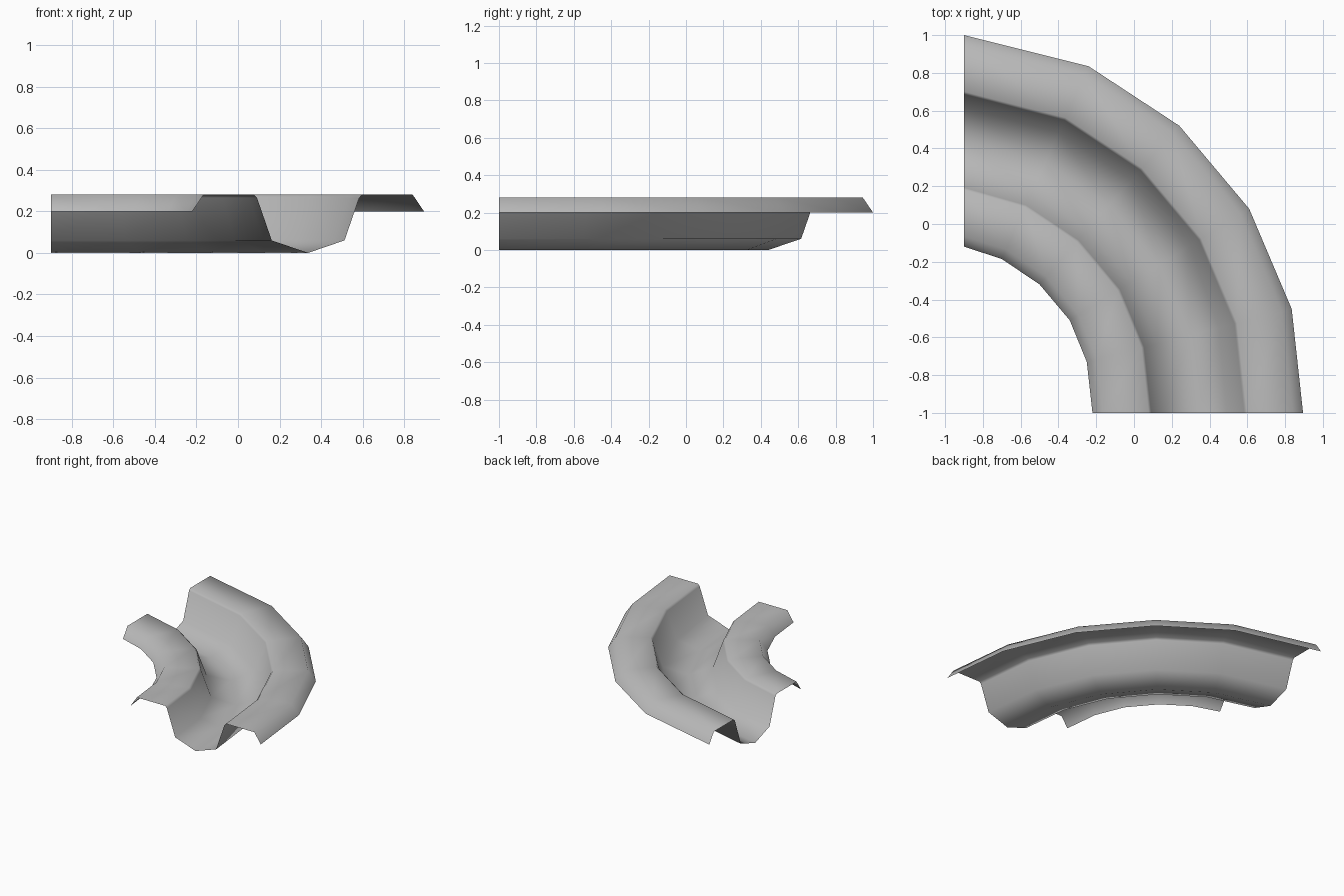
import bpy
import bmesh
from mathutils import Vector

default_cube = bpy.data.objects.get("Cube")
if default_cube:
    bpy.data.objects.remove(default_cube, do_unlink=True)


def make_material(name, color):
    mat = bpy.data.materials.new(name)
    mat.use_nodes = True
    mat.diffuse_color = color
    shader = mat.node_tree.nodes["Principled BSDF"]
    shader.inputs["Base Color"].default_value = color
    shader.inputs["Roughness"].default_value = 0.7
    return mat


# Half of the channel section: offset from the centre line, height
HALF_WIDTH = 0.5575
half_profile = [(0.5575, 0.20), (0.503, 0.28), (0.26, 0.28),
                (0.246, 0.265), (0.175, 0.06)]
profile = [(-u, z) for u, z in half_profile]
profile += [(0.0, 0.0)]
profile += [(u, z) for u, z in reversed(half_profile)]

# Rims of the bend, from the front end round to the left-hand end
inner_rim = [(-0.22, -1.0), (-0.25, -0.73), (-0.34, -0.51),
             (-0.50, -0.32), (-0.70, -0.185), (-0.9, -0.12)]
outer_rim = [(0.895, -1.0), (0.835, -0.45), (0.61, 0.08),
             (0.24, 0.52), (-0.24, 0.835), (-0.9, 1.0)]

# Sweep the section round the bend as an open sheet
bm = bmesh.new()
rings = []
for inner, outer in zip(inner_rim, outer_rim):
    a, b = Vector(inner), Vector(outer)
    ring = []
    for u, z in profile:
        p = a.lerp(b, 0.5 + 0.5 * u / HALF_WIDTH)
        ring.append(bm.verts.new((p.x, p.y, z)))
    rings.append(ring)

for near, far in zip(rings, rings[1:]):
    for i in range(len(profile) - 1):
        face = bm.faces.new((near[i], near[i + 1], far[i + 1], far[i]))
        face.smooth = True

mesh = bpy.data.meshes.new("curved_channel")
bm.to_mesh(mesh)
bm.free()
mesh.materials.append(make_material("light grey", (0.5, 0.5, 0.5, 1.0)))
channel = bpy.data.objects.new("curved_channel", mesh)
bpy.context.collection.objects.link(channel)
